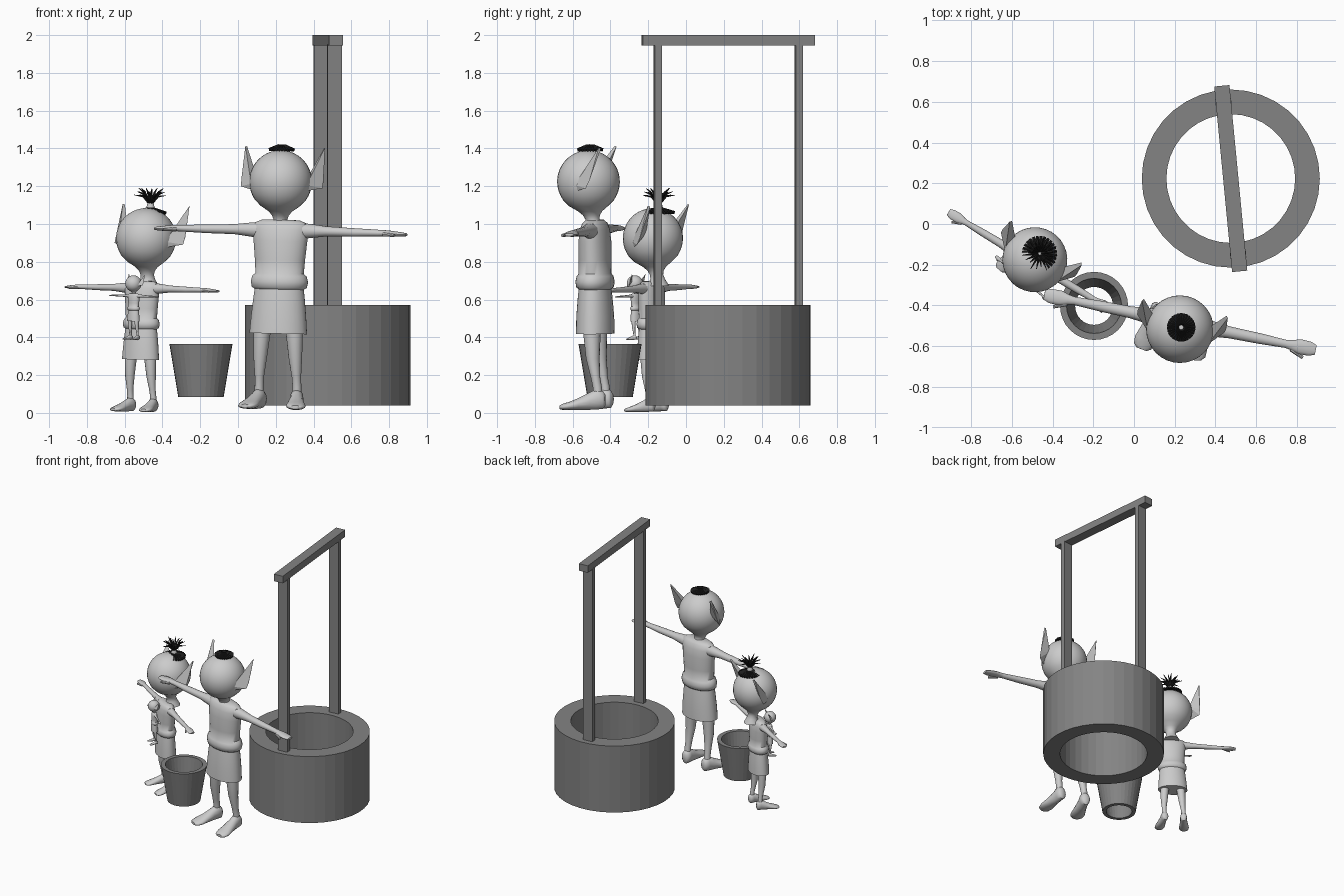
import bpy, bmesh, math
from mathutils import Matrix, Vector

if "Cube" in bpy.data.objects:
    bpy.data.objects.remove(bpy.data.objects["Cube"])


def material(name, v):
    m = bpy.data.materials.new(name)
    m.diffuse_color = (v, v, v, 1)
    m.use_nodes = True
    m.node_tree.nodes["Principled BSDF"].inputs["Base Color"].default_value = m.diffuse_color
    return m


SKIN = material("light grey", 0.60)
STONE = material("mid grey", 0.23)
HAIR = material("near black", 0.012)


def finish(bm, name, mat, M=Matrix(), smooth=40):
    bm.transform(M)
    bmesh.ops.recalc_face_normals(bm, faces=bm.faces[:])
    me = bpy.data.meshes.new(name)
    bm.to_mesh(me)
    bm.free()
    me.materials.append(mat)
    ob = bpy.data.objects.new(name, me)
    bpy.context.collection.objects.link(ob)
    if smooth:
        bpy.ops.object.select_all(action='DESELECT')
        ob.select_set(True)
        bpy.context.view_layer.objects.active = ob
        bpy.ops.object.shade_smooth_by_angle(angle=math.radians(smooth))
    return ob


def loft(name, axis, sections, mat, M, n=20, smooth=50):
    """Skin elliptical rings (x, y, z, ra, rb) lying across the given axis."""
    bm = bmesh.new()
    u, v = {'x': ((0, 1, 0), (0, 0, 1)), 'y': ((1, 0, 0), (0, 0, 1)),
            'z': ((1, 0, 0), (0, 1, 0))}[axis]
    u, v = Vector(u), Vector(v)
    rings = []
    for x, y, z, ra, rb in sections:
        rings.append([bm.verts.new(Vector((x, y, z)) + u * ra * math.cos(2 * math.pi * i / n)
                                   + v * rb * math.sin(2 * math.pi * i / n)) for i in range(n)])
    for a, b in zip(rings, rings[1:]):
        for i in range(n):
            j = (i + 1) % n
            bm.faces.new((a[i], a[j], b[j], b[i]))
    bm.faces.new(rings[0])
    bm.faces.new(rings[-1])
    return finish(bm, name, mat, M, smooth)


def rods(name, segs, mat, M, n=6):
    """Tapered rods (start, end, r1, r2) joined in one mesh."""
    bm = bmesh.new()
    for p, q, r1, r2 in segs:
        p, q = Vector(p), Vector(q)
        d = q - p
        T = Matrix.Translation((p + q) / 2) @ d.to_track_quat('Z', 'Y').to_matrix().to_4x4()
        bmesh.ops.create_cone(bm, cap_ends=True, segments=n, radius1=r1, radius2=r2,
                              depth=d.length, matrix=T)
    return finish(bm, name, mat, M)


def ring_wall(name, profile, loc, n, mat):
    """Revolve a closed (r, z) profile: an open tube."""
    bm = bmesh.new()
    cols = [[bm.verts.new((r * math.cos(2 * math.pi * i / n), r * math.sin(2 * math.pi * i / n), z))
             for r, z in profile] for i in range(n)]
    k = len(profile)
    for i in range(n):
        a, b = cols[i], cols[(i + 1) % n]
        for j in range(k):
            bm.faces.new((a[j], b[j], b[(j + 1) % k], a[(j + 1) % k]))
    return finish(bm, name, mat, Matrix.Translation(loc), 0)


def box(name, loc, size, mat, M):
    bm = bmesh.new()
    bmesh.ops.create_cube(bm, size=1, matrix=Matrix.Translation(loc) @ Matrix.Diagonal((*size, 1)))
    return finish(bm, name, mat, M, 0)


def figure(tag, loc, angle, s, head, hs, hair):
    base = (Matrix.Translation(loc) @ Matrix.Rotation(math.radians(angle), 4, 'Z')
            @ Matrix.Rotation(math.radians(1.4), 4, 'Y'))
    B = base @ Matrix.Scale(s, 4)
    H = base @ Matrix.Translation(head) @ Matrix.Scale(hs, 4)

    # dress with rolled belt and short skirt
    loft(tag + "_dress", 'z', [(0, y, z, a, b) for y, z, a, b in [
        (.0, .41, .155, .10), (0, .5, .148, .098), (0, .6, .138, .09), (0, .645, .132, .085),
        (0, .655, .148, .097), (0, .685, .154, .102), (0, .715, .146, .095), (0, .728, .13, .085),
        (0, .8, .135, .085), (0, .9, .145, .084), (0, .96, .15, .076), (0, .995, .143, .062),
        (0, 1.012, .10, .045)]], SKIN, B, 28)
    for side, k in (("left", -1), ("right", 1)):
        # arm and flat hand
        loft(f"{tag}_{side}_arm", 'x', [(k * x, y, z, a, b) for x, y, z, a, b in [
            (.10, 0, .955, .045, .045), (.16, 0, .957, .038, .038), (.25, 0, .957, .029, .027),
            (.40, 0, .955, .026, .023), (.53, 0, .955, .02, .018), (.56, 0, .955, .025, .017),
            (.60, 0, .953, .037, .016), (.65, 0, .951, .035, .012), (.68, 0, .95, .024, .008)]],
             SKIN, B, 14)
        rods(f"{tag}_{side}_thumb", [((k * .56, -.02, .95), (k * .625, -.05, .945), .012, .008)],
             SKIN, B, 8)
        # leg
        loft(f"{tag}_{side}_leg", 'z', [(k * x, y, z, r, r) for x, y, z, r in [
            (.08, 0, .46, .05), (.088, 0, .40, .045), (.095, .005, .28, .036),
            (.10, .02, .18, .025), (.102, .03, .13, .024), (.102, .035, .06, .026)]], SKIN, B, 14)
        # foot, turned slightly outward
        F = (B @ Matrix.Translation((k * .102, .03, 0))
             @ Matrix.Rotation(math.radians(k * 10), 4, 'Z'))
        loft(f"{tag}_{side}_foot", 'y', [(0, y, z, a, b) for y, z, a, b in [
            (.042, .06, .02, .03), (.03, .06, .034, .048), (0, .067, .036, .057),
            (-.04, .055, .036, .047), (-.10, .04, .045, .032), (-.15, .03, .053, .022),
            (-.185, .025, .045, .016), (-.20, .023, .025, .01)]], SKIN, F, 14)
        # pointed ear
        bm = bmesh.new()
        pts = [(.215, .10, .185), (.207, .11, .18), (.15, -.045, -.015), (.155, -.03, -.045),
               (.22, .03, -.03), (.222, .05, .01), (.14, .04, .03)]
        for x, y, z in pts:
            bm.verts.new((k * x, y, z))
        bmesh.ops.convex_hull(bm, input=bm.verts[:])
        finish(bm, f"{tag}_{side}_ear", SKIN, H, 0)

    # head: round skull tapering into the neck
    R = .166
    prof = [(R * math.sin(math.radians(t)), R * math.cos(math.radians(t)), 0)
            for t in range(4, 118, 8)]
    prof += [(.135, -.098, 0), (.103, -.13, 0), (.064, -.157, .008), (.045, -.178, .015),
             (.037, -.2, .02), (.04, -.225, .028), (.06, -.262, .03)]
    loft(tag + "_head", 'z', [(0, y, z, r, r) for r, z, y in prof], SKIN, H, 32)

    # hair: ridged flat cap
    hy, hz, hr = (.04, .145, .088) if hair == 2 else (.01, .172, .068)
    segs = []
    for i in range(28):
        a = 2 * math.pi * i / 28
        c, d = math.cos(a), math.sin(a)
        segs.append(((c * .015, hy + d * .015, hz + .012), (c * hr, hy + d * hr, hz - .004), .014, .008))
    if hair:
        rods(tag + "_hair_cap", segs, HAIR, H)
    if hair == 2:
        # top knot with its fan of strands
        rods("hair_tie", [((0, hy, hz), (0, hy, hz + .055), .028, .016)], SKIN, H, 12)
        strands = []
        for i in range(20):
            a = 2 * math.pi * i / 20
            lift = .012 * (i % 3)
            p = [Vector((math.cos(a) * r, hy + math.sin(a) * r, hz + z)) for r, z in
                 [(.008, .045), (.042, .085 + lift), (.092 - lift, .092 + 1.6 * lift)]]
            strands += [(p[0], p[1], .006, .006), (p[1], p[2], .006, .0015)]
        rods("hair_strands", strands, HAIR, H, 5)


# figures: tall one, small one, and the doll the small one carries
figure("tall", (.203, -.478, .01), -11.5, 1.0, (0, -.033, 1.215), 1.0, 1)
figure("small", (-.522, -.175, 0), -31, .69, (.008, .018, .925), .96, 2)
figure("doll", (-.556, -.262, .385), -40, .245, (0, -.005, .30), .26, 0)

# well: thick stone ring, two posts and a cross beam
ring_wall("well_wall", [(.437, .04), (.437, .57), (.316, .57), (.316, .04)], (.475, .223, 0), 36, STONE)
W = Matrix.Translation((.475, .223, 0)) @ Matrix.Rotation(math.radians(5.5), 4, 'Z')
for side, k in (("front", -1), ("back", 1)):
    box(side + "_post", (0, k * .375, 1.25), (.078, .037, 1.40), STONE, W)
box("cross_beam", (0, 0, 1.972), (.075, .915, .056), STONE, W)

# bucket: tapered open shell
ring_wall("bucket", [(.12, .083), (.167, .365), (.135, .365), (.093, .083)], (-.196, -.402, 0), 32, STONE)
